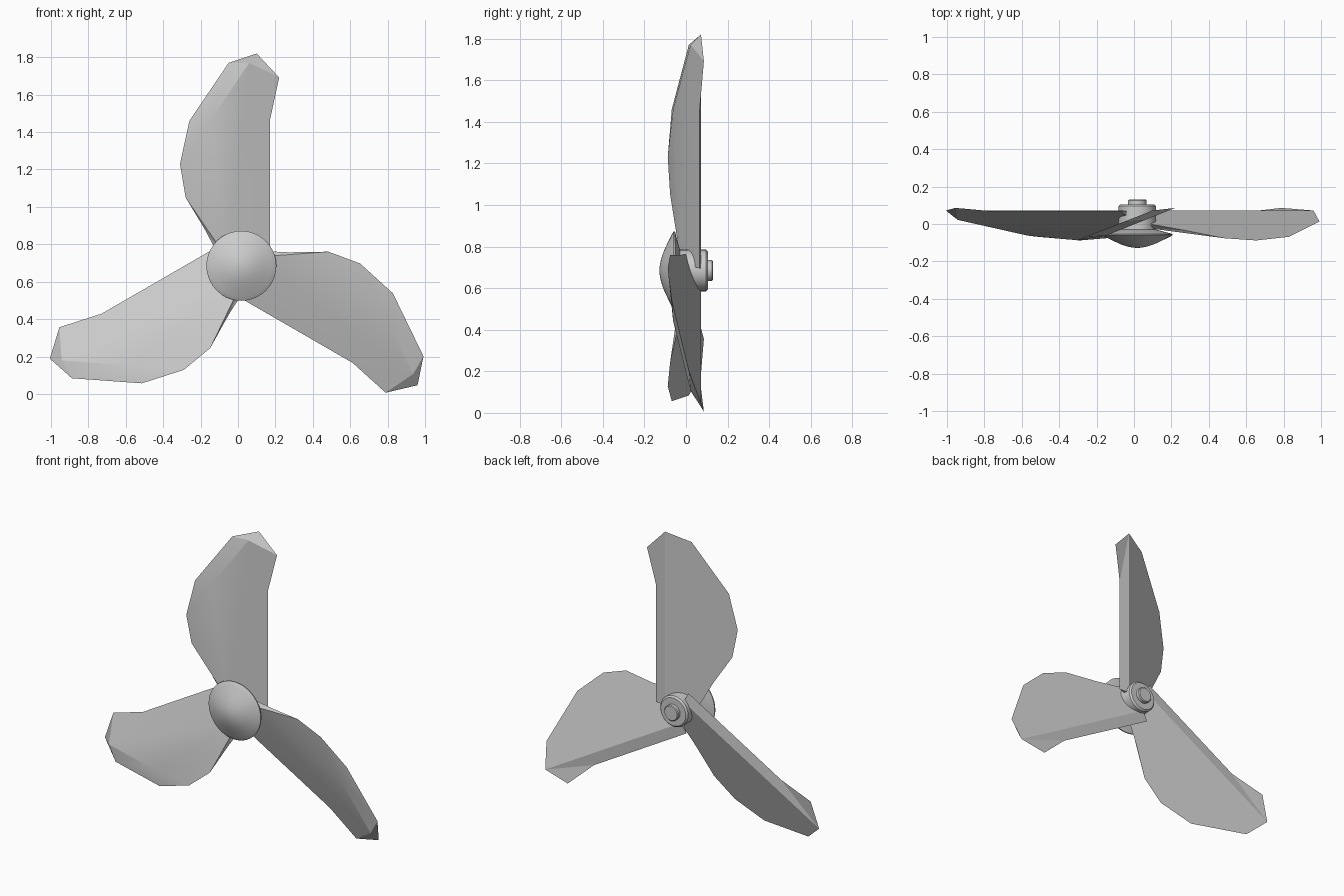
import bpy, bmesh
from math import sin, cos, pi, radians

if "Cube" in bpy.data.objects:
    bpy.data.objects.remove(bpy.data.objects["Cube"])

CX, CZ, SEG = 0.018, 0.685, 40


def finish(bm, name, angle):
    bmesh.ops.recalc_face_normals(bm, faces=bm.faces)
    me = bpy.data.meshes.new(name)
    bm.to_mesh(me)
    bm.free()
    ob = bpy.data.objects.new(name, me)
    bpy.context.collection.objects.link(ob)
    ob.location = (CX, 0, CZ)
    bpy.ops.object.select_all(action='DESELECT')
    ob.select_set(True)
    bpy.context.view_layer.objects.active = ob
    bpy.ops.object.shade_smooth_by_angle(angle=radians(angle))
    return ob


def lathe(name, profile):
    """Revolve (y, radius) points about the y axis, closing both ends."""
    bm = bmesh.new()
    rings = []
    for y, r in profile:
        if r == 0:
            rings.append([bm.verts.new((0, y, 0))] * SEG)
        else:
            rings.append([bm.verts.new((r * cos(2 * pi * i / SEG), y, r * sin(2 * pi * i / SEG)))
                          for i in range(SEG)])
    for a, b in zip(rings, rings[1:]):
        for i in range(SEG):
            j = (i + 1) % SEG
            bm.faces.new(list(dict.fromkeys((a[i], a[j], b[j], b[i]))))
    return finish(bm, name, 35)


# Nose cone
lathe("nose_cone", [(-0.128, 0), (-0.126, 0.025), (-0.12, 0.055), (-0.109, 0.088), (-0.092, 0.125),
                    (-0.074, 0.162), (-0.066, 0.178), (-0.06, 0.187), (-0.053, 0.187),
                    (-0.03, 0.1), (-0.03, 0)])

# Hub barrel and rear shaft cap
lathe("hub", [(-0.04, 0), (-0.04, 0.1), (0.095, 0.1), (0.105, 0.09), (0.105, 0)])
lathe("shaft_cap", [(0.1, 0), (0.1, 0.05), (0.125, 0.05), (0.13, 0.045), (0.13, 0)])


def front_y(x):
    return 0.066 + 0.4 * (x - 0.152)


def back_y(x):
    return 0.072 + 0.39 * (x - 0.082)


# Pitched blade: two parallel faces with a flat strip along each long edge
def blade(name, turn):
    bm = bmesh.new()

    def row(points, depth):
        return [bm.verts.new((x, depth(x), z)) for x, z in points]

    t = row([(0.152, 0.01), (0.152, 0.775), (0.202, 1.007)], front_y)
    r = row([(-0.07, 0.03), (-0.168, 0.775), (0.042, 1.085)], front_y)
    b = row([(0.082, 0.01), (0.082, 1.135)], back_y)
    l = row([(-0.11, 0.03), (-0.19, 0.185), (-0.298, 0.365), (-0.328, 0.545),
             (-0.278, 0.775), (-0.068, 1.085)], back_y)
    for f in ([t[0], t[1], t[2], r[2], r[1], r[0]],               # front face
              [r[0], l[0], l[1]], [r[0], l[1], l[2]],             # leading strip
              [r[0], l[2], r[1]], [r[1], l[2], l[3]],
              [r[1], l[3], l[4]], [r[1], l[4], l[5], r[2]],
              [r[2], l[5], b[1], t[2]],                           # tip
              [b[0], b[1]] + l[::-1],                             # back face
              [t[0], b[0], b[1], t[1]], [t[1], b[1], t[2]],       # trailing strip
              [t[0], r[0], l[0], b[0]]):                          # root
        bm.faces.new(f)
    ob = finish(bm, name, 14)
    ob.rotation_euler.y = turn


for i in range(3):
    blade(f"blade_{i + 1}", i * 2 * pi / 3)
